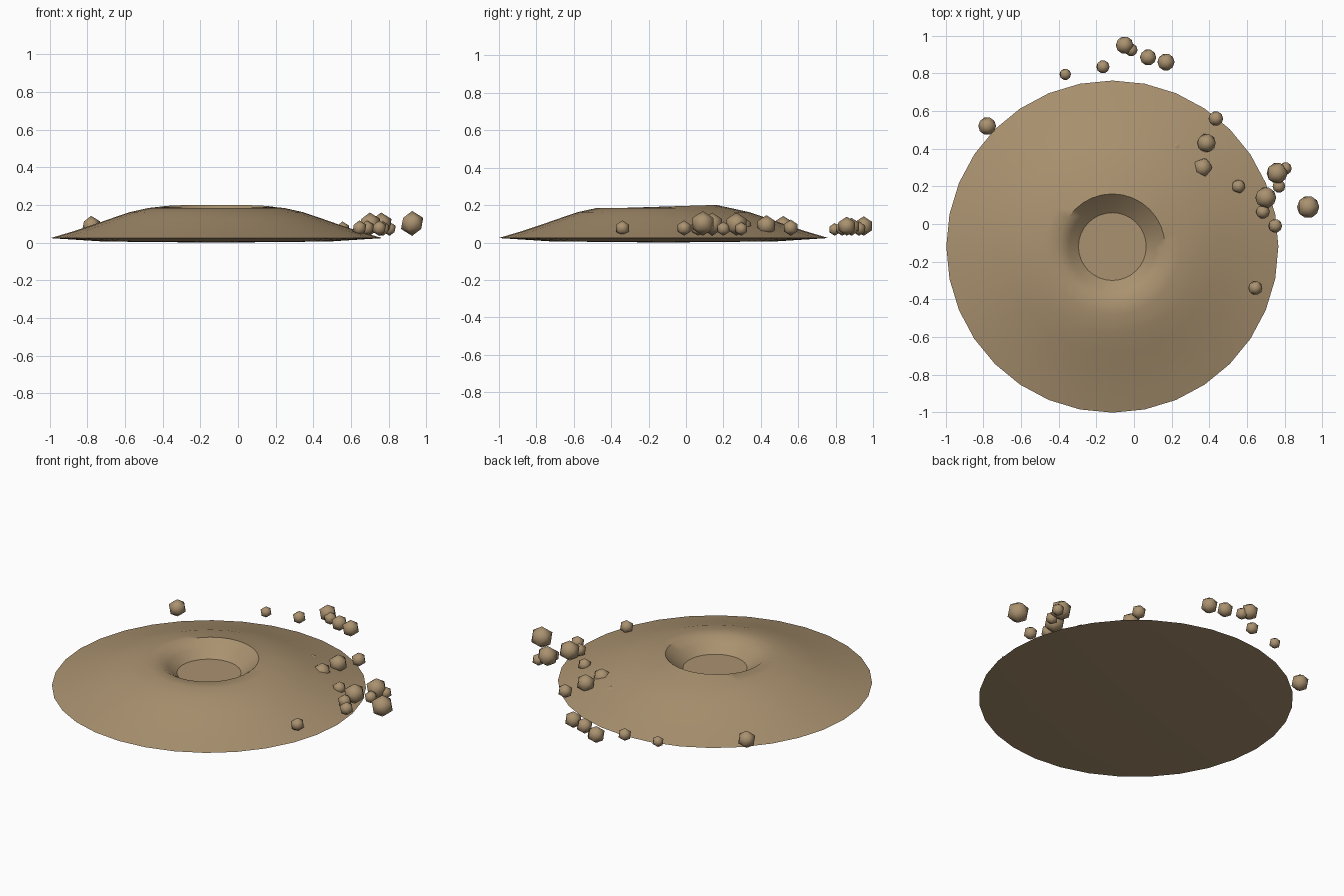
import bpy
import bmesh
import math
from mathutils import Vector

cube = bpy.data.objects.get("Cube")
if cube:
    bpy.data.objects.remove(cube, do_unlink=True)

# One earthy colour for everything
sand = bpy.data.materials.new("sandy_brown")
sand.use_nodes = True
colour = (0.40, 0.285, 0.16, 1)
sand.diffuse_color = colour
bsdf = sand.node_tree.nodes["Principled BSDF"]
bsdf.inputs["Base Color"].default_value = colour
bsdf.inputs["Roughness"].default_value = 0.9

SEGMENTS = 32
CENTRE = Vector((-0.115, -0.12, 0))


def finish(bm, name, location):
    for face in bm.faces:
        face.smooth = True
    mesh = bpy.data.meshes.new(name)
    bm.to_mesh(mesh)
    bm.free()
    mesh.materials.append(sand)
    obj = bpy.data.objects.new(name, mesh)
    obj.location = location
    bpy.context.collection.objects.link(obj)
    return obj


def make_mound():
    # Radius and height, from the crater floor outwards and round underneath
    profile = [(0.18, 0.11), (0.23, 0.152), (0.28, 0.192), (0.36, 0.184),
               (0.46, 0.162), (0.56, 0.128), (0.66, 0.093), (0.77, 0.057),
               (0.882, 0.024), (0.6, 0.006)]
    floor, crest = 0, 2
    bm = bmesh.new()
    rings = []
    for index, (radius, height) in enumerate(profile):
        ring = []
        for step in range(SEGMENTS):
            angle = math.tau * step / SEGMENTS
            z = height
            if index == crest:
                # The crater lip is higher at the back than at the front
                z += 0.009 * math.sin(angle)
            ring.append(bm.verts.new((radius * math.cos(angle), radius * math.sin(angle), z)))
        rings.append(ring)
    for inner, outer in zip(rings, rings[1:]):
        for i in range(SEGMENTS):
            j = (i + 1) % SEGMENTS
            bm.faces.new((inner[i], outer[i], outer[j], inner[j]))
    # Crater floor, and the shallow underside meeting at its lowest point
    bm.faces.new(rings[floor])
    base = bm.verts.new((0, 0, 0))
    for i in range(SEGMENTS):
        bm.faces.new((rings[-1][(i + 1) % SEGMENTS], rings[-1][i], base))
    bmesh.ops.recalc_face_normals(bm, faces=bm.faces)

    # Crisp edges: floor, outer rim, and the steep back of the crater lip
    def sharpen(ring, start=0, end=SEGMENTS):
        for i in range(start, end):
            edge = bm.edges.get((ring[i % SEGMENTS], ring[(i + 1) % SEGMENTS]))
            edge.smooth = False

    sharpen(rings[floor])
    sharpen(rings[-2])
    sharpen(rings[crest], 0, 13)
    return finish(bm, "crater_mound", CENTRE)


def make_rock(name, x, y, radius, z=None):
    bm = bmesh.new()
    bmesh.ops.create_icosphere(bm, subdivisions=1, radius=radius)
    return finish(bm, name, (x, y, radius + 0.036 if z is None else z))


make_mound()

# Scattered rocks: x, y, radius and, where half buried, height
rocks = [
    (-0.05, 0.95, 0.052), (-0.015, 0.925, 0.038), (0.075, 0.885, 0.048),
    (0.17, 0.86, 0.051), (-0.165, 0.835, 0.039), (-0.365, 0.795, 0.034),
    (-0.78, 0.52, 0.053), (0.435, 0.56, 0.043), (0.385, 0.43, 0.055),
    (0.365, 0.3, 0.055, 0.083), (0.555, 0.2, 0.04, 0.072),
    (0.225, 0.41, 0.045, 0.066), (0.76, 0.27, 0.062), (0.805, 0.295, 0.037),
    (0.77, 0.2, 0.038), (0.70, 0.14, 0.062), (0.685, 0.065, 0.041),
    (0.75, -0.01, 0.041), (0.925, 0.09, 0.066), (0.645, -0.34, 0.041),
]
for number, rock in enumerate(rocks, 1):
    make_rock(f"rock_{number}", *rock)
